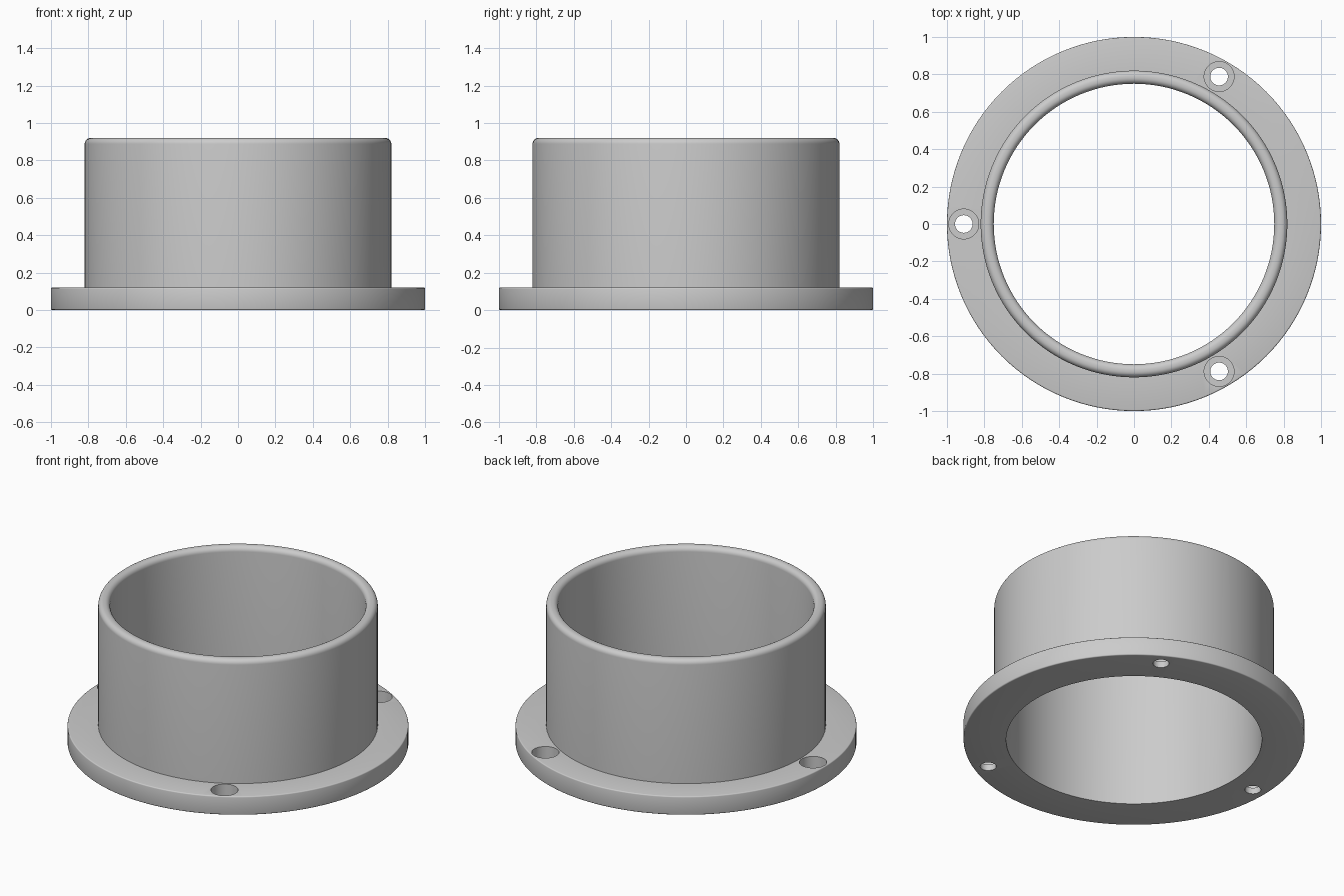
import bpy, bmesh, math

if "Cube" in bpy.data.objects:
    bpy.data.objects.remove(bpy.data.objects["Cube"])

SEGMENTS = 128

grey = bpy.data.materials.new("plain grey")
grey.diffuse_color = (0.6, 0.6, 0.6, 1)
grey.use_nodes = True
grey.node_tree.nodes["Principled BSDF"].inputs["Base Color"].default_value = grey.diffuse_color


def arc(cx, cz, r, start, end, steps):
    """Points of a fillet arc in the (radius, height) plane, angles in degrees."""
    angles = [math.radians(start + (end - start) * i / steps) for i in range(steps + 1)]
    return [(cx + r * math.cos(a), cz + r * math.sin(a)) for a in angles]


def revolve(name, profile):
    """Turn a closed (radius, height) outline around the z axis."""
    bm = bmesh.new()
    rings = []
    for i in range(SEGMENTS):
        a = 2 * math.pi * i / SEGMENTS
        rings.append([bm.verts.new((r * math.cos(a), r * math.sin(a), z)) for r, z in profile])
    n = len(profile)
    for i in range(SEGMENTS):
        here, there = rings[i], rings[(i + 1) % SEGMENTS]
        for j in range(n):
            k = (j + 1) % n
            bm.faces.new((here[j], there[j], there[k], here[k]))
    bmesh.ops.recalc_face_normals(bm, faces=bm.faces)
    mesh = bpy.data.meshes.new(name)
    bm.to_mesh(mesh)
    bm.free()
    obj = bpy.data.objects.new(name, mesh)
    bpy.context.collection.objects.link(obj)
    obj.data.materials.append(grey)
    return obj


def drill(target, x, y, radius, z0, z1):
    """Cut a vertical round hole between two heights."""
    bpy.ops.mesh.primitive_cylinder_add(vertices=48, radius=radius, depth=z1 - z0,
                                        location=(x, y, (z0 + z1) / 2))
    cutter = bpy.context.object
    cutter.name = "hole_cutter"
    cutter.hide_render = True
    cutter.data.materials.append(grey)
    mod = target.modifiers.new("hole", 'BOOLEAN')
    mod.operation, mod.solver, mod.object = 'DIFFERENCE', 'EXACT', cutter
    bpy.context.view_layer.objects.active = target
    bpy.ops.object.modifier_apply(modifier=mod.name)
    bpy.data.objects.remove(cutter)


# Flanged sleeve: inner bore, eased flange rim, straight wall and rounded lip
BORE, WALL, RIM = 0.75, 0.82, 1.0
FLANGE, TOP, EASE, LIP = 0.12, 0.92, 0.007, 0.032
profile = [(BORE, 0)]
profile += arc(RIM - EASE, EASE, EASE, -90, 0, 3)
profile += arc(RIM - EASE, FLANGE - EASE, EASE, 0, 90, 3)
profile += [(WALL, FLANGE)]
profile += arc(WALL - LIP, TOP - LIP, LIP, 0, 90, 8)
profile += arc(BORE + LIP, TOP - LIP, LIP, 90, 180, 8)
sleeve = revolve("flanged_sleeve", profile)

# Three counterbored screw holes in the flange
for degrees in (60, 180, 300):
    x = 0.91 * math.cos(math.radians(degrees))
    y = 0.91 * math.sin(math.radians(degrees))
    drill(sleeve, x, y, 0.047, -0.1, 0.2)
    drill(sleeve, x, y, 0.08, 0.04, 0.2)

# Smooth curved surfaces, crisp edges
bpy.ops.object.select_all(action='DESELECT')
sleeve.select_set(True)
bpy.context.view_layer.objects.active = sleeve
bpy.ops.object.shade_smooth_by_angle(angle=math.radians(35))
